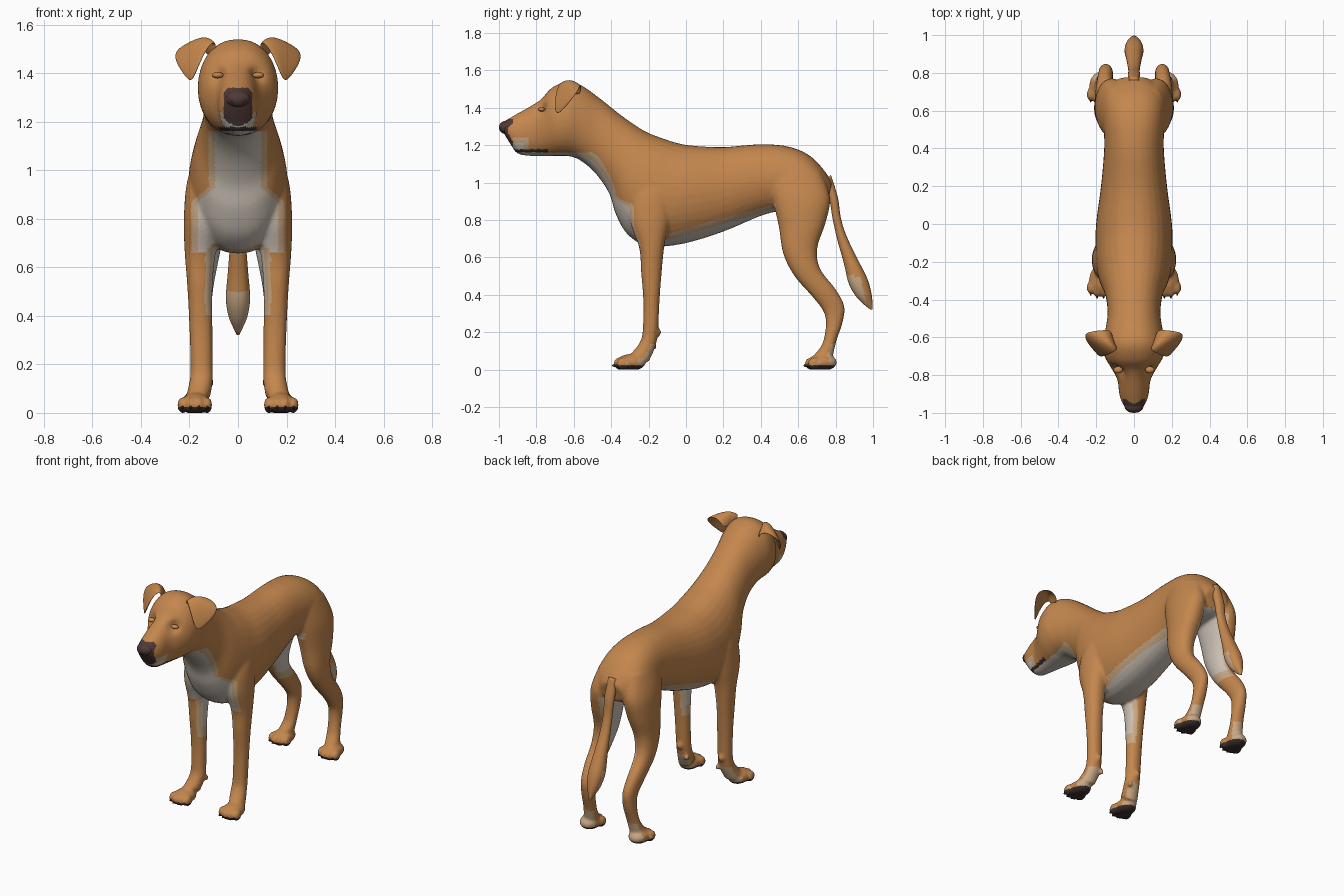
import bpy, bmesh
from math import sin, cos, pi, exp
from mathutils import Matrix, Vector

if "Cube" in bpy.data.objects:
    bpy.data.objects.remove(bpy.data.objects["Cube"])


def material(name, rgb):
    m = bpy.data.materials.new(name)
    m.use_nodes = True
    m.diffuse_color = (*rgb, 1)
    m.node_tree.nodes["Principled BSDF"].inputs["Base Color"].default_value = (*rgb, 1)
    return m


TAN, LIGHT, CREAM, MASK, DARK = range(5)
PALETTE = [material("tan_coat", (.55, .24, .075)), material("light_tan", (.58, .39, .23)),
           material("cream", (.60, .53, .46)), material("mask_brown", (.08, .043, .038)),
           material("dark_skin", (.045, .03, .028))]


def make(name, bm, colour=TAN):
    """Turn a bmesh into a smooth object carrying the palette."""
    bmesh.ops.recalc_face_normals(bm, faces=bm.faces)
    me = bpy.data.meshes.new(name)
    bm.to_mesh(me)
    bm.free()
    ob = bpy.data.objects.new(name, me)
    bpy.context.collection.objects.link(ob)
    dress(me, lambda c, n: colour)
    return ob


def dress(me, rule):
    if not me.materials:
        for m in PALETTE:
            me.materials.append(m)
    for p in me.polygons:
        p.use_smooth = True
        p.material_index = rule(p.center, p.normal)


def spline(rows, steps):
    """Catmull-Rom samples through a list of tuples."""
    pts = [rows[0], *rows, rows[-1]]
    for i in range(len(rows) - 1):
        for k in range(steps):
            t = k / steps
            yield [b + .5 * t * (c - a + t * (2*a - 5*b + 4*c - d + t * (3*(b - c) + d - a)))
                   for a, b, c, d in zip(*pts[i:i + 4])]
    yield rows[-1]


def loft(bm, rows, side=1, n=32, power=.88, steps=5):
    """Skin ovals given as edge point 1 (y, z), edge point 2 (y, z), centre x, half width."""
    rings = []
    for y1, z1, y2, z2, cx, hx in spline(rows, steps):
        ring = []
        for k in range(n):
            c, s = cos(2*pi*k/n), sin(2*pi*k/n)
            c = abs(c) ** power * (1 if c > 0 else -1)
            t = (1 + s) / 2
            ring.append(bm.verts.new((side * (cx + hx*c), y2 + (y1 - y2)*t, z2 + (z1 - z2)*t)))
        rings.append(ring)
    for a, b in zip(rings, rings[1:]):
        for k in range(n):
            bm.faces.new((a[k], a[k-1], b[k-1], b[k]))
    bm.faces.new(rings[0])
    bm.faces.new(rings[-1])


def blob(bm, centre, radii):
    bmesh.ops.create_icosphere(bm, subdivisions=3, radius=1,
                               matrix=Matrix.Translation(centre) @ Matrix.Diagonal((*radii, 1)))


# Head, neck and trunk: upper edge, lower edge, half width
trunk = [(-.985, 1.32, -.972, 1.26, .04), (-.96, 1.335, -.935, 1.20, .062),
         (-.90, 1.37, -.90, 1.155, .078), (-.82, 1.415, -.83, 1.142, .088),
         (-.77, 1.45, -.75, 1.142, .122), (-.72, 1.505, -.68, 1.142, .156),
         (-.64, 1.54, -.62, 1.14, .166), (-.56, 1.52, -.56, 1.115, .152),
         (-.46, 1.45, -.48, 1.045, .14), (-.34, 1.355, -.41, .94, .152),
         (-.22, 1.275, -.375, .83, .182), (-.12, 1.235, -.31, .72, .20),
         (-.04, 1.21, -.20, .66, .205), (.04, 1.197, -.02, .672, .20),
         (.20, 1.19, .20, .738, .175), (.40, 1.205, .40, .822, .158),
         (.55, 1.192, .52, .85, .162), (.66, 1.145, .62, .85, .163),
         (.735, 1.07, .70, .86, .138), (.78, 1.0, .755, .88, .08)]
# Legs: front edge, back edge, centre x, half width
front_leg = [(-.23, 1.10, -.08, 1.10, .10, .05), (-.29, .95, -.07, .98, .13, .077),
             (-.30, .80, -.08, .82, .145, .078), (-.25, .65, -.113, .68, .156, .064),
             (-.24, .52, -.13, .52, .157, .052), (-.228, .36, -.142, .36, .153, .048),
             (-.232, .20, -.15, .20, .15, .046), (-.25, .14, -.165, .12, .152, .048),
             (-.29, .09, -.20, .04, .165, .05)]
hind_leg = [(.43, 1.06, .72, 1.06, .09, .07), (.46, .92, .77, .92, .115, .085),
            (.495, .77, .748, .79, .13, .08), (.52, .62, .702, .65, .145, .066),
            (.58, .50, .717, .54, .155, .054), (.68, .385, .80, .43, .155, .044),
            (.735, .31, .846, .34, .15, .039), (.748, .24, .837, .25, .15, .039),
            (.73, .14, .803, .15, .156, .041), (.69, .085, .78, .045, .168, .046)]

bm = bmesh.new()
loft(bm, [(a, b, c, d, 0, w) for a, b, c, d, w in trunk])
for side in (1, -1):
    loft(bm, front_leg, side)
    loft(bm, hind_leg, side)
    # Paws with four toes, and the pad and dewclaw at the wrist
    for tip in (-.385, .638):
        blob(bm, (side*.176, tip + .09, .038), (.062, .08, .045))
        for k in (-1.5, -.5, .5, 1.5):
            blob(bm, (side*(.178 + k*.034), tip + .03 + .008*k*k, .032), (.021, .036, .034))
    blob(bm, (side*.15, -.148, .20), (.018, .016, .022))
    blob(bm, (side*.11, -.168, .125), (.012, .012, .022))
body = make("body", bm)

# Blend the parts into one skin
mod = body.modifiers.new("blend", 'REMESH')
mod.mode = 'VOXEL'
mod.voxel_size = .0095
mod = body.modifiers.new("soften", 'SMOOTH')
mod.factor = .5
mod.iterations = 5
skin = bpy.data.meshes.new_from_object(
    body.evaluated_get(bpy.context.evaluated_depsgraph_get()))
body.modifiers.clear()
body.data = skin

# Press in the eye sockets and flatten the soles
for v in skin.vertices:
    s = 1 if v.co.x > 0 else -1
    d = (v.co - Vector((s*.085, -.785, 1.395))).length
    v.co += Vector((-s*.014, .022, -.004)) * exp(-(d / .035) ** 2)
    v.co.z = max(v.co.z, 0)


def coat(c, n):
    x, y, z = abs(c.x), c.y, c.z
    inward = -n.x if c.x > 0 else n.x
    # Paws and legs
    if z < .022:
        return DARK
    if z < .14 and n.y > .35:
        return LIGHT
    if y < -.08 and .40 < z < .68 and x > .06 and inward > .35:
        return CREAM if inward > .8 and z > .47 else LIGHT
    if y > .47 and .46 < z < .88 and (inward > .35 or n.z < -.6 and x < .1):
        return CREAM if inward > .6 and z > .52 or x < .08 else LIGHT
    # Muzzle
    if y < -.74 and z < 1.34:
        if y < -.925 and x < .058 and z > 1.18:
            return MASK
        if 1.162 < z < 1.178 and y > -.93:
            return DARK
        if z < 1.162:
            return CREAM if x < .06 else LIGHT
        if y < -.84 and z < 1.24:
            return CREAM if y < -.87 and z < 1.215 else LIGHT
    # Throat and chest
    if y < -.24 and z > .66 and (n.y < -.15 or n.z < -.35):
        if z < 1.16:
            w = .095 + .07 * min(1, max(0, (.93 - z) / .06))
            if x < w:
                return CREAM
            if x < w + .026:
                return LIGHT
    # Belly
    if -.30 < y < .48 and z > .62 and not (y < -.09 and x > .12):
        line = .725 + .28 * (y + .1)
        if z < line:
            return CREAM if z < line - .03 else LIGHT
    return TAN


dress(skin, coat)

# Tail with a pale underside at the tip
bm = bmesh.new()
loft(bm, [(.72, 1.0, .775, 1.04, 0, .03), (.765, .91, .812, .92, 0, .033),
          (.785, .80, .828, .81, 0, .03), (.81, .69, .86, .71, 0, .033),
          (.845, .565, .918, .59, 0, .042), (.87, .46, .968, .49, 0, .05),
          (.91, .39, .99, .415, 0, .04), (.955, .345, .997, .36, 0, .02),
          (.988, .32, .998, .322, 0, .005)])
tail = make("tail", bm)
dress(tail.data, lambda c, n: LIGHT if c.z < .5 and c.y < .93 + (.5 - c.z) * .25 else TAN)

# Folded ears: base, fold, flap and tip, each from front to back
rows = [[(.09, -.66, 1.47), (.11, -.62, 1.48), (.12, -.555, 1.46)],
        [(.09, -.668, 1.54), (.125, -.62, 1.572), (.165, -.56, 1.535)],
        [(.13, -.695, 1.50), (.19, -.645, 1.53), (.285, -.57, 1.492)],
        [(.18, -.705, 1.39), (.195, -.69, 1.35), (.235, -.64, 1.41)]]
bm = bmesh.new()
grid = [[bm.verts.new(p) for p in row] for row in rows]
for a, b in zip(grid, grid[1:]):
    for k in range(2):
        bm.faces.new((a[k], a[k+1], b[k+1], b[k]))
ears = make("ears", bm)
ears.modifiers.new("pair", 'MIRROR')
mod = ears.modifiers.new("thickness", 'SOLIDIFY')
mod.thickness = .016
mod.offset = 0
mod = ears.modifiers.new("round", 'SUBSURF')
mod.levels = mod.render_levels = 3

# Nose with nostrils
bm = bmesh.new()
blob(bm, (0, -.966, 1.295), (.05, .034, .035))
make("nose", bm, MASK)
bm = bmesh.new()
for side in (1, -1):
    blob(bm, (side*.022, -.988, 1.287), (.011, .009, .009))
make("nostrils", bm, DARK)

# Closed eyelids
bm = bmesh.new()
for side in (1, -1):
    blob(bm, (side*.084, -.772, 1.392), (.024, .018, .013))
make("eyelids", bm)

# Claws
bm = bmesh.new()
for side in (1, -1):
    for tip in (-.385, .638):
        for k in (-1.5, -.5, .5, 1.5):
            blob(bm, (side*(.178 + k*.034), tip + .002 + .008*k*k, .022), (.006, .014, .008))
make("claws", bm, DARK)
